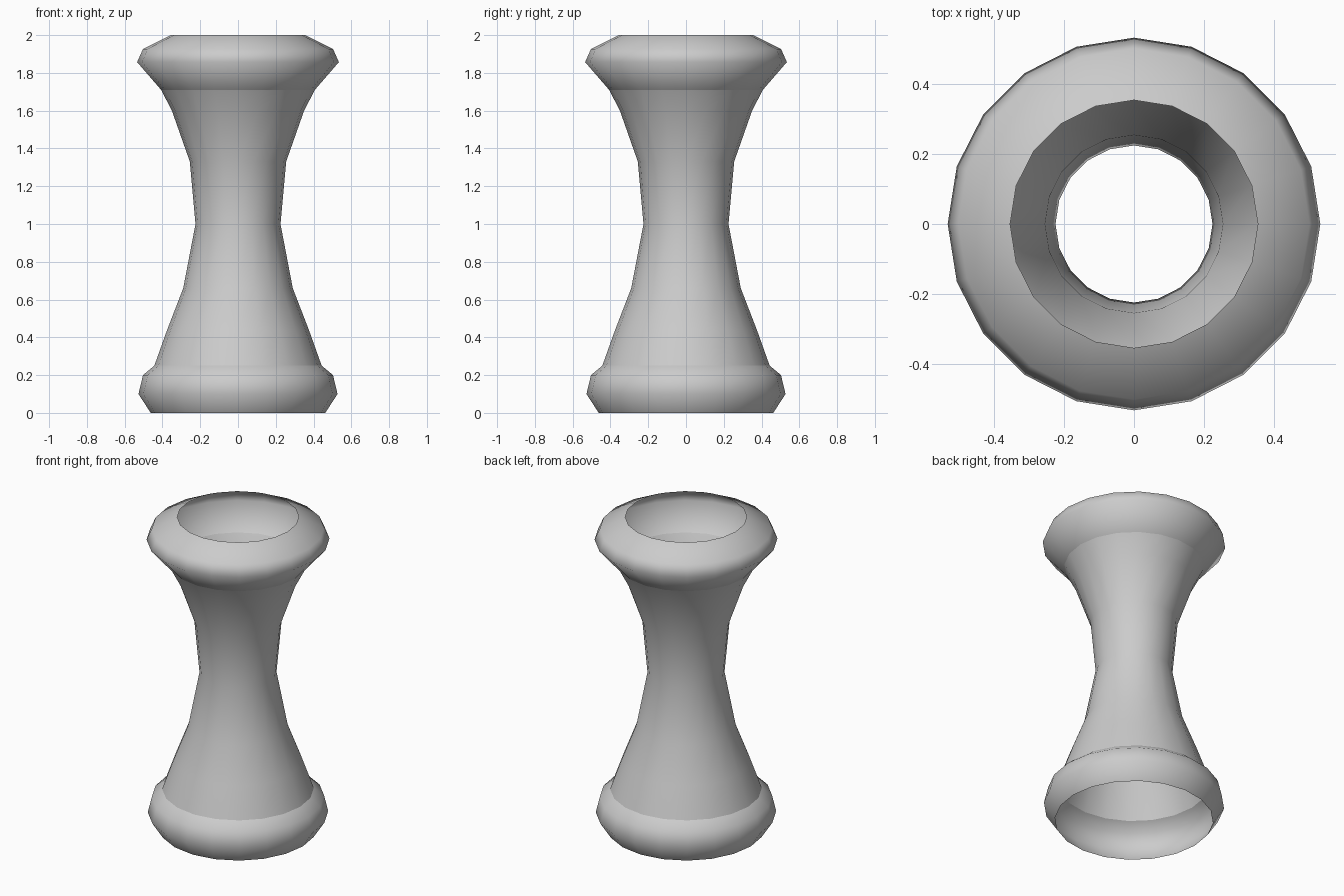
import bpy
import bmesh
from math import cos, sin, pi

if "Cube" in bpy.data.objects:
    bpy.data.objects.remove(bpy.data.objects["Cube"])

SIDES = 20


def lathe(name, profile):
    """Open smooth-shaded shell turned around z from (radius, height) points."""
    bm = bmesh.new()
    rings = [[bm.verts.new((r * cos(2 * pi * i / SIDES), r * sin(2 * pi * i / SIDES), z))
              for i in range(SIDES)] for r, z in profile]
    for low, high in zip(rings, rings[1:]):
        for i in range(SIDES):
            j = (i + 1) % SIDES
            bm.faces.new((low[i], low[j], high[j], high[i])).smooth = True
    mesh = bpy.data.meshes.new(name)
    bm.to_mesh(mesh)
    bm.free()
    obj = bpy.data.objects.new(name, mesh)
    bpy.context.collection.objects.link(obj)
    return obj


# Rounded foot ring, open underneath
lathe("base_ring", [(0.462, 0), (0.527, 0.10), (0.503, 0.20), (0.443, 0.25)])

# Waisted hollow stem
lathe("stem", [(0.443, 0.25), (0.375, 0.44), (0.29, 0.66), (0.225, 1.0),
               (0.255, 1.33), (0.35, 1.60), (0.407, 1.71)])

# Flared collar turning in to the open mouth
lathe("top_collar", [(0.407, 1.71), (0.534, 1.857), (0.503, 1.927), (0.355, 2.0)])
